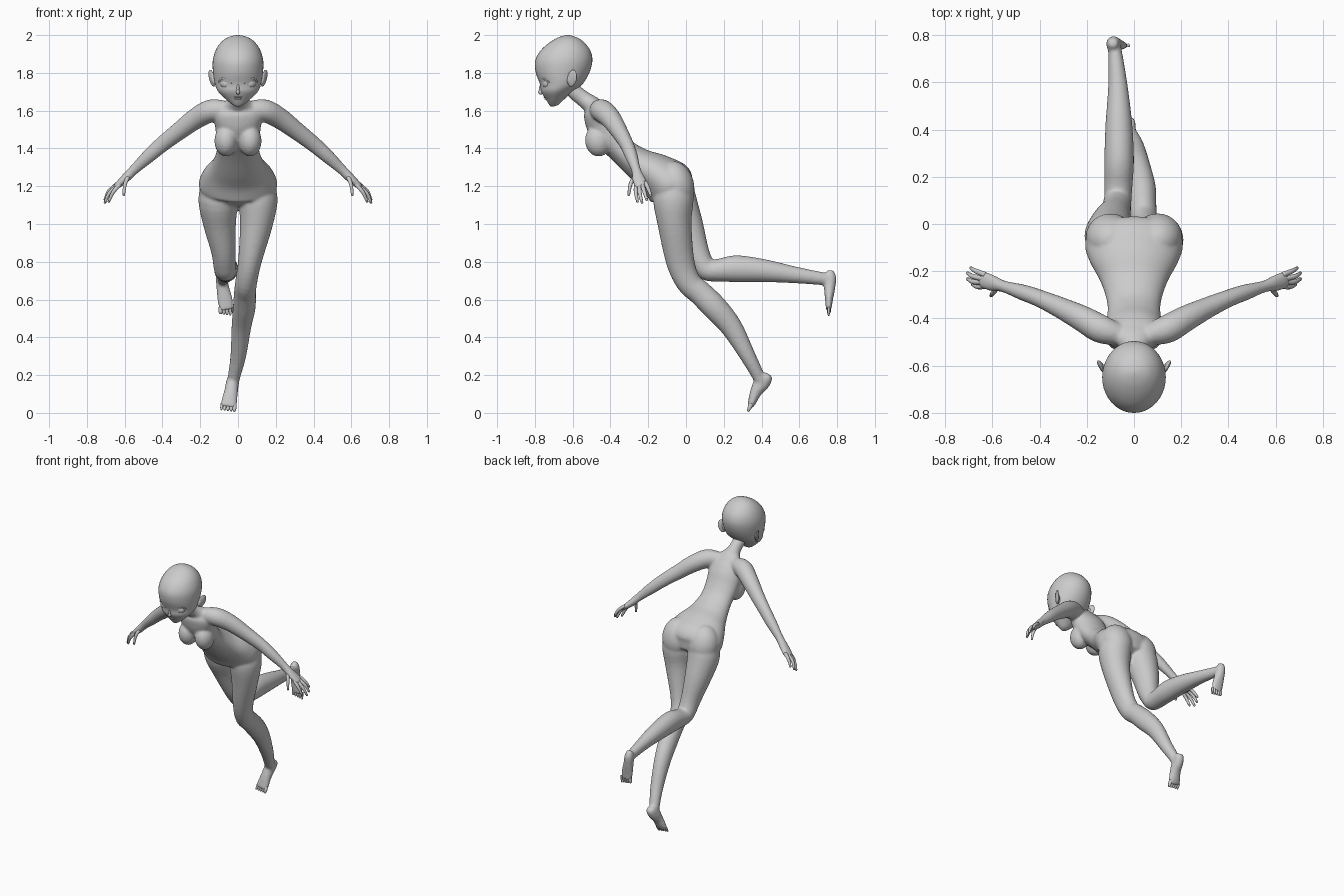
import bpy, bmesh, math
from mathutils import Vector, Matrix

X, Y, Z = Vector((1, 0, 0)), Vector((0, 1, 0)), Vector((0, 0, 1))


def spline(pts, steps):
    """Catmull-Rom through (x, y, z, half_width, half_depth) sections."""
    p = [Vector(q) for q in pts]
    p = [p[0]] + p + [p[-1]]
    out = []
    for i in range(1, len(p) - 2):
        a, b, c, d = p[i - 1:i + 3]
        for k in range(steps):
            t = k / steps
            out.append(0.5 * (2 * b + (c - a) * t + (2 * a - 5 * b + 4 * c - d) * t * t
                              + (3 * b - a - 3 * c + d) * t ** 3))
    return out + [p[-2]]


def tube(bm, pts, ref=X, n=28, steps=4, axis=None):
    """Loft elliptical rings along a path; half_width lies along ref."""
    secs = spline(pts, steps)
    cs = [Vector(s[:3]) for s in secs]
    rings = []
    for i, s in enumerate(secs):
        t = axis or (cs[min(i + 1, len(cs) - 1)] - cs[max(i - 1, 0)]).normalized()
        u = (ref - t * ref.dot(t)).normalized()
        v = t.cross(u)
        rings.append([bm.verts.new(cs[i] + u * s[3] * math.cos(j * math.tau / n)
                                   + v * s[4] * math.sin(j * math.tau / n)) for j in range(n)])
    for r, q in zip(rings, rings[1:]):
        for j in range(n):
            bm.faces.new((r[j], r[(j + 1) % n], q[(j + 1) % n], q[j]))
    bm.faces.new(rings[0][::-1])
    bm.faces.new(rings[-1])


def ball(bm, c, r, rot=(0, 0, 0)):
    m = Matrix.Translation(c)
    for a, ax in zip(rot, 'XYZ'):
        m = m @ Matrix.Rotation(a, 4, ax)
    bmesh.ops.create_uvsphere(bm, u_segments=24, v_segments=16, radius=1,
                              matrix=m @ Matrix.Diagonal((*r, 1)))


def finish(bm, name):
    bmesh.ops.recalc_face_normals(bm, faces=bm.faces)
    for f in bm.faces:
        f.smooth = True
    me = bpy.data.meshes.new(name)
    bm.to_mesh(me)
    bm.free()
    ob = bpy.data.objects.new(name, me)
    bpy.context.collection.objects.link(ob)
    return ob


def mir(pts, s):
    return [(p[0] * s, *p[1:]) for p in pts]


# Body: torso and neck
body = bmesh.new()
tube(body, [(0, -.03, 1.13, .10, .07), (0, -.06, 1.17, .185, .11), (0, -.09, 1.21, .208, .135),
            (0, -.16, 1.265, .185, .112), (0, -.245, 1.315, .14, .088), (0, -.335, 1.385, .113, .072),
            (0, -.40, 1.455, .115, .078), (0, -.445, 1.525, .122, .083), (0, -.475, 1.585, .125, .07),
            (0, -.495, 1.625, .085, .052), (0, -.54, 1.66, .044, .043), (0, -.60, 1.71, .041, .041),
            (0, -.63, 1.76, .036, .036)], n=40)

# Mirrored chest, buttocks and arms
arm = [(.06, -.47, 1.60, .045, .05), (.14, -.445, 1.60, .06, .06), (.22, -.40, 1.56, .055, .056),
       (.31, -.355, 1.493, .045, .048), (.40, -.315, 1.423, .037, .042), (.47, -.29, 1.362, .034, .037),
       (.55, -.265, 1.288, .025, .027), (.595, -.252, 1.243, .034, .024),
       (.635, -.238, 1.207, .037, .018), (.65, -.233, 1.193, .03, .012)]
for s in (1, -1):
    ball(body, (.064 * s, -.465, 1.44), (.061, .07, .083), (.12, 0, 0))
    ball(body, (.1 * s, -.055, 1.205), (.105, .098, .13), (.25, 0, 0))
    tube(body, mir(arm, s), ref=Y)

# Standing leg and foot
tube(body, [(.095, -.065, 1.22, .09, .09), (.105, -.067, 1.13, .105, .107), (.097, -.06, 1.0, .087, .09),
            (.062, -.03, .80, .062, .075), (.043, .015, .69, .058, .066), (.037, .075, .635, .058, .065),
            (.033, .15, .56, .06, .067), (.018, .24, .455, .052, .058), (.002, .325, .305, .042, .042),
            (-.018, .378, .205, .034, .034), (-.024, .395, .165, .03, .03)])
tube(body, [(-.02, .438, .205, .018, .018), (-.022, .428, .19, .03, .034), (-.03, .40, .157, .034, .043),
            (-.037, .37, .11, .037, .031), (-.047, .35, .058, .043, .022), (-.052, .338, .03, .04, .014)])

# Raised leg and foot
tube(body, [(-.095, -.055, 1.22, .09, .09), (-.105, -.05, 1.13, .105, .105), (-.097, 0, 1.0, .087, .09),
            (-.078, .05, .86, .065, .071), (-.071, .088, .785, .06, .06), (-.068, .115, .757, .058, .058),
            (-.066, .17, .755, .06, .06), (-.063, .27, .763, .063, .071), (-.064, .42, .752, .057, .06),
            (-.068, .58, .73, .042, .044), (-.078, .71, .712, .031, .035), (-.086, .76, .705, .028, .03)])
tube(body, [(-.09, .768, .755, .018, .016), (-.088, .762, .72, .03, .034), (-.08, .76, .66, .034, .03),
            (-.069, .757, .60, .041, .021), (-.061, .755, .545, .038, .014)])

body = finish(body, "body")
rm = body.modifiers.new("skin", 'REMESH')
rm.mode = 'VOXEL'
rm.voxel_size = .008
rm.use_smooth_shade = True
sm = body.modifiers.new("soften", 'SMOOTH')
sm.factor = .5
sm.iterations = 7

# Fingers and thumbs
fingers = bmesh.new()
digits = [((.62, -.262, 1.215), (.66, -.266, 1.17), (.683, -.257, 1.12)),
          ((.63, -.247, 1.21), (.68, -.245, 1.165), (.704, -.233, 1.115)),
          ((.635, -.232, 1.21), (.683, -.222, 1.175), (.704, -.208, 1.13)),
          ((.63, -.215, 1.22), (.668, -.20, 1.188), (.69, -.187, 1.152)),
          ((.575, -.262, 1.262), (.597, -.292, 1.215), (.605, -.303, 1.155))]
for s in (1, -1):
    for d in digits:
        tube(fingers, mir([(*p, r, r) for p, r in zip(d, (.012, .0105, .007))], s), ref=Y, n=10)
        ball(fingers, mir([d[-1]], s)[0], (.007,) * 3)
finish(fingers, "fingers")

# Toes of both feet
toes = bmesh.new()
for i in range(5):
    r = .011 - .001 * i
    x = .017 * i
    tube(toes, [(-.018 - x, .347, .05, r, r), (-.019 - x, .336, .026, r, r),
                (-.02 - x, .328, .008 + .002 * i, r * .5, r * .5)], n=10)
    tube(toes, [(-.092 + x, .757, .56, r, r), (-.092 + x, .756, .535, r, r),
                (-.092 + x, .755, .512 + .003 * (4 - i), r * .5, r * .5)], n=10)
finish(toes, "toes")

# Head: horizontal slices (z, front y, back y, half width)
head = bmesh.new()
slices = [(1.622, -.715, -.70, .01), (1.632, -.725, -.675, .03), (1.66, -.742, -.645, .064),
          (1.70, -.766, -.60, .104), (1.74, -.773, -.548, .122), (1.80, -.795, -.512, .132),
          (1.86, -.799, -.496, .134), (1.91, -.776, -.503, .122), (1.95, -.737, -.528, .10),
          (1.98, -.692, -.562, .068), (1.995, -.655, -.598, .033), (2.0, -.63, -.622, .004)]
tube(head, [(0, (f + b) / 2, z, w, (b - f) / 2) for z, f, b, w in slices], n=40, steps=5, axis=Z)
finish(head, "head")

# Nose and lips
nose = bmesh.new()
ball(nose, (0, -.766, 1.70), (.01, .017, .014), (.4, 0, 0))
ball(nose, (0, -.768, 1.72), (.007, .01, .03), (-.2, 0, 0))
finish(nose, "nose")
lips = bmesh.new()
ball(lips, (0, -.747, 1.672), (.024, .008, .005))
ball(lips, (0, -.741, 1.663), (.018, .008, .005))
finish(lips, "lips")

# Eyes, upper lids and ears
eyes, lids, ears = bmesh.new(), bmesh.new(), bmesh.new()
for s in (1, -1):
    ball(eyes, (.067 * s, -.742, 1.745), (.028, .016, .024), (0, 0, .45 * s))
    tube(lids, mir([(.033, -.768, 1.745, .003, .003), (.047, -.768, 1.767, .005, .005),
                    (.068, -.76, 1.774, .006, .005), (.09, -.743, 1.766, .005, .005),
                    (.104, -.724, 1.75, .003, .003)], s), ref=Y, n=8)
    ball(ears, (.138 * s, -.603, 1.772), (.01, .027, .046), (-.2, .25 * s, -.45 * s))
    ball(ears, (.128 * s, -.612, 1.765), (.014, .017, .03), (-.2, .2 * s, 0))
finish(eyes, "eyes")
finish(lids, "eyelids")
finish(ears, "ears")
